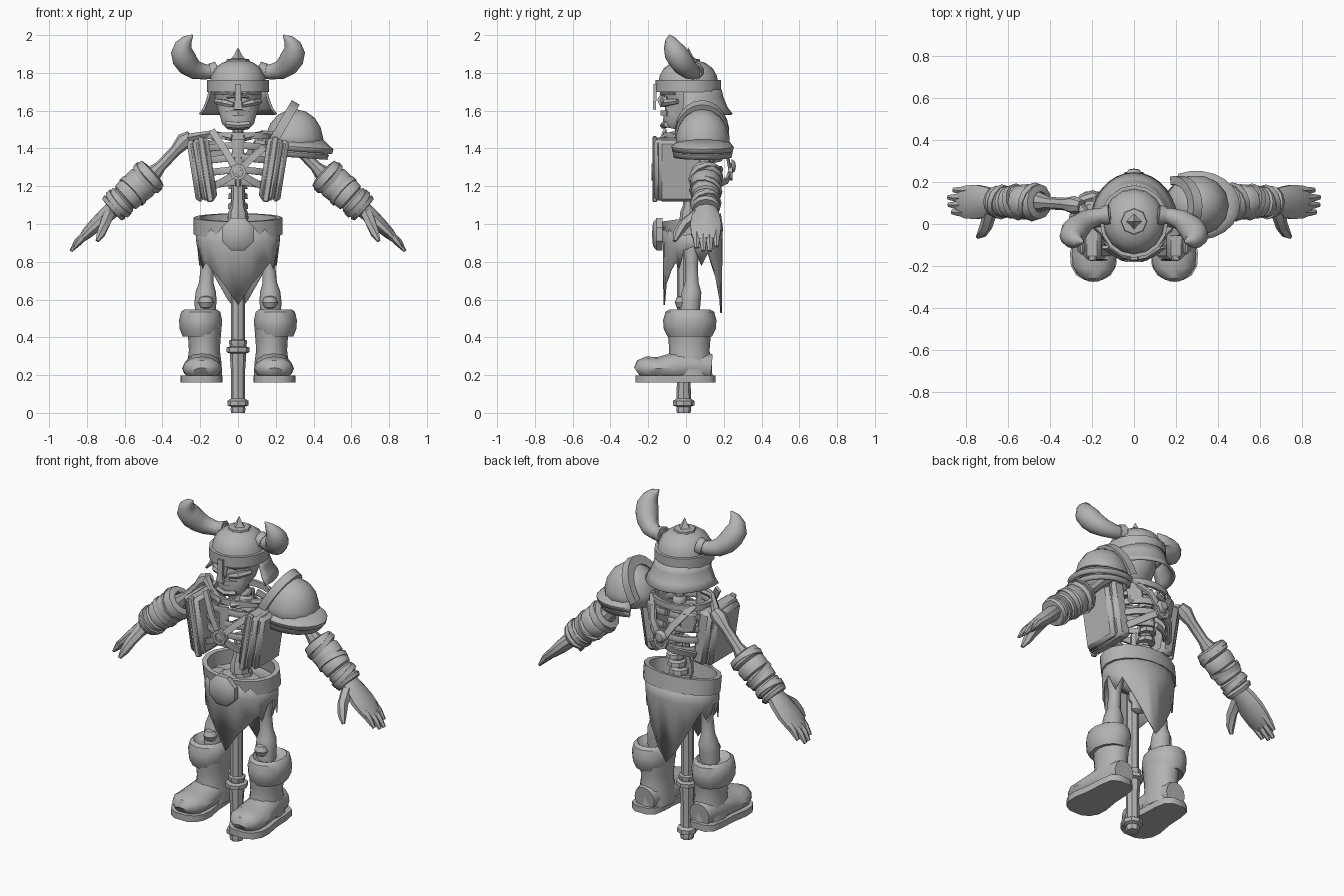
import bpy, bmesh, math
from mathutils import Matrix, Vector

GREY = bpy.data.materials.new("plain_grey")
GREY.diffuse_color = (0.45, 0.45, 0.45, 1)
T = Matrix.Translation


def mk(name, verts, faces, mirror=False, thick=0):
    me = bpy.data.meshes.new(name)
    me.from_pydata([tuple(v) for v in verts], [], faces)
    bm = bmesh.new()
    bm.from_mesh(me)
    bmesh.ops.remove_doubles(bm, verts=bm.verts, dist=0.0002)
    bmesh.ops.recalc_face_normals(bm, faces=bm.faces)
    bm.to_mesh(me)
    bm.free()
    me.materials.append(GREY)
    ob = bpy.data.objects.new(name, me)
    bpy.context.collection.objects.link(ob)
    if thick:
        m = ob.modifiers.new("thickness", 'SOLIDIFY')
        m.thickness, m.offset = thick, 0
    if mirror:
        ob.modifiers.new("mirror", 'MIRROR')
    return ob


def lathe(name, prof, mat=Matrix(), sy=1, n=16, arc=(0, 360), closed=False, thick=0, mirror=False):
    """Spin (radius, height) points about local z; sy stretches y."""
    full = arc[1] - arc[0] == 360
    cols, k = (n if full else n + 1), len(prof)
    verts, faces = [], []
    for i in range(cols):
        a = math.radians(arc[0] + (arc[1] - arc[0]) * i / n)
        verts += [mat @ Vector((r * math.cos(a), r * sy * math.sin(a), z)) for r, z in prof]
    for i in range(n):
        j = (i + 1) % cols
        for p in range(k if closed else k - 1):
            q = (p + 1) % k
            faces.append((i * k + p, j * k + p, j * k + q, i * k + q))
    if closed and not full:
        faces += [tuple(range(k)), tuple(range((cols - 1) * k, cols * k))]
    return mk(name, verts, faces, mirror, thick)


def tube(name, pts, radii, n=8, ref=(0, 1, 0), mirror=False):
    """Loft along a path; radii are numbers or (across, along ref) pairs."""
    pts = [Vector(p) for p in pts]
    ref = Vector(ref)
    if not isinstance(radii, list):
        radii = [radii] * len(pts)
    off, f = (math.pi / 4, 1.414) if n == 4 else (0, 1)
    verts, faces = [], []
    for i, p in enumerate(pts):
        t = (pts[min(i + 1, len(pts) - 1)] - pts[max(i - 1, 0)]).normalized()
        v = (ref - t * ref.dot(t)).normalized()
        u = t.cross(v)
        ru, rv = radii[i] if isinstance(radii[i], tuple) else (radii[i], radii[i])
        for j in range(n):
            a = off + 2 * math.pi * j / n
            verts.append(p + u * (ru * f * math.cos(a)) + v * (rv * f * math.sin(a)))
    for i in range(len(pts) - 1):
        for j in range(n):
            k = (j + 1) % n
            faces.append((i * n + j, i * n + k, (i + 1) * n + k, (i + 1) * n + j))
    faces += [tuple(range(n)), tuple(range(len(verts) - n, len(verts)))]
    return mk(name, verts, faces, mirror)


def box(name, loc, size, rot=(0, 0, 0), bevel=0.012, mirror=True):
    m = T(loc)
    for ang, ax in zip(rot, "XYZ"):
        m = m @ Matrix.Rotation(math.radians(ang), 4, ax)
    v = [m @ Vector((x * size[0] / 2, y * size[1] / 2, z * size[2] / 2))
         for x in (-1, 1) for y in (-1, 1) for z in (-1, 1)]
    f = [(0, 1, 3, 2), (4, 6, 7, 5), (0, 4, 5, 1), (2, 3, 7, 6), (0, 2, 6, 4), (1, 5, 7, 3)]
    ob = mk(name, v, f)
    if bevel:
        b = ob.modifiers.new("bevel", 'BEVEL')
        b.width, b.segments = bevel, 1
    if mirror:
        ob.modifiers.new("mirror", 'MIRROR')


def rect(r, z0, z1, t):
    return [(r, z0), (r, z1), (r - t, z1), (r - t, z0)]


# Helmet: dome, brow band, spike, nose guard, flared neck guard
hm = T((0, 0.012, 0))
lathe("helmet_dome", [(.15, 1.74), (.143, 1.785), (.122, 1.825), (.085, 1.853), (.04, 1.868), (0, 1.872)], hm, 1.06)
lathe("helmet_band", rect(.163, 1.70, 1.762, .03), hm, 1.06, closed=True)
lathe("helmet_spike_base", [(.065, 1.85), (.06, 1.872), (0, 1.88)], hm, n=8)
lathe("helmet_spike", [(.045, 1.865), (.024, 1.89), (0, 1.935)], hm, n=4)
tube("nose_guard", [(0, -.163, 1.74), (0, -.165, 1.66), (0, -.168, 1.605)],
     [(.016, .008), (.016, .008), (.024, .008)], 4)
lathe("neck_guard", [(.15, 1.71), (.158, 1.67), (.178, 1.615), (.202, 1.58)], hm, 1.14, arc=(-8, 188), thick=.012)

# Horns with base rings
tube("horn", [(.11, .045, 1.81), (.17, .037, 1.805), (.225, .018, 1.815), (.262, -.01, 1.842), (.285, -.035, 1.875),
              (.295, -.058, 1.91), (.288, -.073, 1.945), (.268, -.082, 1.975), (.24, -.086, 2.0)],
     [.034, .04, .05, .06, .064, .06, .046, .028, .004], 12, mirror=True)
tube("horn_ring", [(.115, .045, 1.81), (.15, .04, 1.805)], [.05, .044], 10, mirror=True)

# Skull with brows, cheekbones, nose and jaw
tube("skull", [(0, -.07, 1.505), (0, -.065, 1.53), (0, -.05, 1.57), (0, -.015, 1.62), (0, 0, 1.66), (0, 0, 1.75)],
     [(.06, .045), (.085, .06), (.095, .07), (.112, .105), (.122, .115), (.13, .13)], 12)
tube("brow", [(.02, -.125, 1.692), (.07, -.115, 1.70), (.115, -.06, 1.695)], [.015, .018, .014], 6, (0, 0, 1), True)
tube("cheekbone", [(.025, -.12, 1.63), (.075, -.105, 1.642), (.118, -.045, 1.65)], [.014, .02, .014], 6, (0, 0, 1), True)
tube("nose_bone", [(0, -.115, 1.70), (0, -.135, 1.655), (0, -.125, 1.62)], [.014, .02, .012], 6)
tube("upper_teeth", [(-.055, -.09, 1.585), (0, -.122, 1.588), (.055, -.09, 1.585)], .014, 4, (0, 0, 1))
tube("chin", [(-.06, -.10, 1.528), (0, -.12, 1.522), (.06, -.10, 1.528)], .018, 6, (0, 0, 1))

# Spine of stacked vertebrae
for i in range(11):
    z = .97 + i * .053
    y = .04 + .075 * math.sin(math.pi * i / 10)
    r = .058 - .002 * i
    lathe("vertebra", [(0, 0), (r, .004), (r * .95, .03), (r * .7, .04), (r * .7, .053), (0, .054)], T((0, y, z)), n=8)
lathe("lumbar_block", [(0, 1.0), (.055, 1.0), (.052, 1.06), (.036, 1.10), (.034, 1.22), (0, 1.22)], T((0, .02, 0)), n=8)

# Rib cage, breastbone, collar bones and shoulder blades
for z, rx, ry in ((1.42, .17, .15), (1.355, .18, .165), (1.29, .175, .165), (1.225, .155, .155)):
    pts = [(rx * math.cos(math.radians(a)), .02 + ry * math.sin(math.radians(a)), z - .02 * math.cos(math.radians(a)))
           for a in range(86, -87, -19)]
    tube("rib", pts, [(.013, .021)] * len(pts), 6, (0, 0, 1), True)
tube("breastbone", [(0, -.135, 1.45), (0, -.14, 1.32), (0, -.125, 1.2)], [(.035, .015), (.028, .015), (.015, .01)], 6)
lathe("neck_collar", rect(.185, 1.45, 1.485, .022), T((0, .03, 0)), .82, 20, closed=True)
tube("collar_bone", [(.03, -.115, 1.455), (.14, -.05, 1.48), (.26, .08, 1.455)], [.02, .017, .026], 6, (0, 0, 1), True)
box("shoulder_blade", (.12, .15, 1.39), (.09, .02, .12), (0, 10, -25))

# Side armour: thick slab, raised outer panel, front strap
box("side_armour", (.175, -.03, 1.29), (.085, .28, .33), (0, 9, 0), .018)
box("side_armour_panel", (.225, -.03, 1.282), (.045, .23, .33), (0, 9, 0), .018)
box("side_armour_strap", (.172, -.165, 1.29), (.035, .025, .35), (0, 9, 0), .006)

# Crossed harness straps with front and back rings
for y, name, side in ((-.17, "front", -.11), (.235, "back", .12)):
    for dx, dz in ((-.12, .20), (.12, .12), (-.13, -.08), (.13, -.08)):
        dz = dz if y < 0 or dz < 0 else .19
        tube(name + "_strap", [(0, y, 1.275), (dx * .55, y * .92, 1.275 + dz * .55), (dx * 1.15, side, 1.275 + dz * 1.1)],
             [(.018, .007)] * 3, 4)
    lathe(name + "_ring", rect(.045, -.012, .012, .018), T((0, y, 1.275)) @ Matrix.Rotation(math.pi / 2, 4, 'X'), n=8, closed=True)
lathe("back_stud", [(.04, 0), (.025, .02), (0, .024)],
      T((0, .24, 1.305)) @ Matrix.Rotation(-math.pi / 2, 4, 'X'), n=8)

# Arm bones and wrapped forearms
tube("upper_arm", [(.25, .085, 1.465), (.285, .09, 1.44), (.33, .095, 1.39), (.41, .10, 1.305), (.455, .105, 1.26), (.48, .105, 1.235)],
     [.032, .044, .03, .03, .048, .04], 8, mirror=True)
elbow, wrist = Vector((.445, .105, 1.275)), Vector((.675, .105, 1.07))
am = T(elbow) @ (wrist - elbow).to_track_quat('Z', 'Y').to_matrix().to_4x4()
lathe("forearm_wrap", [(.05, .0), (.082, .008), (.09, .05), (.074, .065), (.085, .08), (.082, .13), (.07, .14),
                       (.08, .155), (.078, .20), (.066, .21), (.076, .22), (.073, .26), (.062, .267), (.078, .28),
                       (.07, .3), (0, .305)], am, 1.07, 12, mirror=True)
for h, tilt in ((.045, 16), (.15, -14), (.25, 12)):
    lathe("wrap_band", rect(.095 - .05 * h, -.014, .014, .03),
          am @ T((0, 0, h)) @ Matrix.Rotation(math.radians(tilt), 4, 'Y'), 1.05, 12, closed=True, mirror=True)

# Hands: broad palm, close-set fingers, thumb
tube("palm", [(.655, .105, 1.085), (.70, .105, 1.045), (.75, .105, .997), (.80, .105, .95), (.835, .108, .915)],
     [(.045, .055), (.042, .075), (.038, .086), (.03, .082), (.018, .07)], 10, mirror=True)
for y, e in ((.055, -.008), (.09, .008), (.125, .01), (.16, -.015)):
    tube("finger", [(.79, y, .96), (.84 + e, y, .912 - e), (.875 + e, y + .002, .866 - e)],
         [(.024, .021), (.021, .02), (.008, .012)], 6, mirror=True)
tube("thumb", [(.685, .06, 1.05), (.705, -.01, 1.0), (.725, -.045, .95), (.745, -.062, .91)],
     [.034, .03, .024, .01], 6, (0, 0, 1), True)

# Single shoulder guard: dome, two flared rims, raised neck plate
pm = T((.295, .088, 1.395)) @ Matrix.Rotation(math.radians(4), 4, 'Y')
lathe("shoulder_dome", [(.148, .0), (.146, .07), (.128, .125), (.095, .17), (.05, .198), (0, .207)], pm, .95, 14, thick=.012)
lathe("shoulder_rim", [(.146, .055), (.20, .012), (.195, -.008)], pm, .78, 14, arc=(-115, 115), thick=.02)
lathe("shoulder_lower_rim", [(.14, .01), (.178, -.02), (.172, -.04)], pm, .84, 14, arc=(-115, 115), thick=.02)
cm = T((.208, .085, 1.475)) @ Matrix.Rotation(math.radians(-60), 4, 'Y')
lathe("shoulder_neck_plate", rect(.195, -.024, .024, .055), cm, .74, 12, arc=(-100, 100), closed=True)

# Belt, buckle, pelvis
bt = T((0, .035, .99)) @ Matrix.Rotation(math.radians(8), 4, 'X')
lathe("belt", rect(.235, -.045, .045, .03), bt, .68, 18, closed=True)
lathe("buckle", [(0, .0), (.093, .0), (.093, .03), (.068, .05), (0, .055)],
      T((0, -.125, .945)) @ Matrix.Rotation(math.pi / 2, 4, 'X') @ Matrix.Rotation(math.pi / 8, 4, 'Z'), n=8)
lathe("pelvis", [(0, .72), (.04, .74), (.04, .78), (.06, .80), (.06, .84), (.13, .87), (.17, .92), (.12, .97), (0, .98)],
      T((0, .03, 0)), .55, 10)

# Torn skirt: lower edge follows degrees from the front
edge = [(0, .57), (20, .68), (40, .755), (54, .80), (62, .765), (72, .86), (92, .88), (108, .78),
        (122, .85), (145, .72), (165, .60), (180, .53)]
edge = edge + [(360 - a, z) for a, z in edge[-2:0:-1]]
sv, sf = [], []
for a, z in edge:
    a = math.radians(a - 90)
    for h, r in ((.985, .22), (.90, .217), (z, .212)):
        sv.append((r * math.cos(a), .035 + .71 * r * math.sin(a), h))
for i in range(len(edge)):
    j = (i + 1) % len(edge)
    for p in (0, 1):
        sf.append((i * 3 + p, j * 3 + p, j * 3 + p + 1, i * 3 + p + 1))
mk("torn_skirt", sv, sf, thick=.008)

# Leg bones
tube("leg_bone", [(.15, .03, .95), (.16, .03, .86), (.163, .03, .78), (.168, .03, .69), (.17, .03, .64), (.172, .022, .59), (.175, .02, .45)],
     [.05, .044, .034, .038, .054, .058, .05], 10, mirror=True)
lathe("knee_cap", [(0, -.038), (.03, -.028), (.042, 0), (.03, .028), (0, .038)], T((.17, -.018, .585)), n=8, mirror=True)

# Boots: fur cuff, shaft, foot, sole
lathe("boot_cuff", [(0, .515), (.065, .525), (.086, .548), (.104, .535), (.114, .49), (.111, .445), (.095, .405), (.07, .41)],
      T((.198, .02, 0)), 1.24, 12, mirror=True)
lathe("boot_shaft", [(.09, .44), (.085, .38), (.082, .33), (.09, .27), (.094, .19)], T((.178, .018, 0)), 1.3, 12, mirror=True)
tube("boot_foot", [(.183, .135, .24), (.183, .03, .25), (.186, -.08, .24), (.19, -.15, .235), (.192, -.205, .235), (.193, -.24, .228), (.193, -.258, .215)],
     [(.065, .07), (.09, .09), (.1, .075), (.107, .06), (.1, .064), (.078, .054), (.045, .03)], 12, (0, 0, 1), True)
half = [(-.268, .04), (-.245, .082), (-.20, .108), (-.14, .112), (-.04, .095), (.06, .09), (.125, .078), (.155, .04)]
out = [(.193 + w, y) for y, w in half] + [(.193 - w, y) for y, w in reversed(half)]
m = len(out)
mk("boot_sole", [(x, y, z) for z in (.16, .198) for x, y in out],
   [tuple(range(m)), tuple(range(m, 2 * m))] + [(i, (i + 1) % m, (i + 1) % m + m, i + m) for i in range(m)], True)

# Central post with collars and pommel
lathe("post", [(0, 0), (.036, 0), (.04, .02), (.037, .032), (.056, .04), (.056, .064), (.038, .075), (.036, .2),
               (.043, .30), (.043, .315), (.062, .322), (.062, .345), (.043, .352), (.048, .37), (.048, .382),
               (.036, .388), (.036, .9), (0, .9)], T((0, -.012, 0)), n=8)

# Smooth shading with crisp edges
bpy.ops.object.select_all(action='SELECT')
bpy.context.view_layer.objects.active = bpy.context.scene.objects[0]
bpy.ops.object.shade_smooth_by_angle(angle=math.radians(42))
